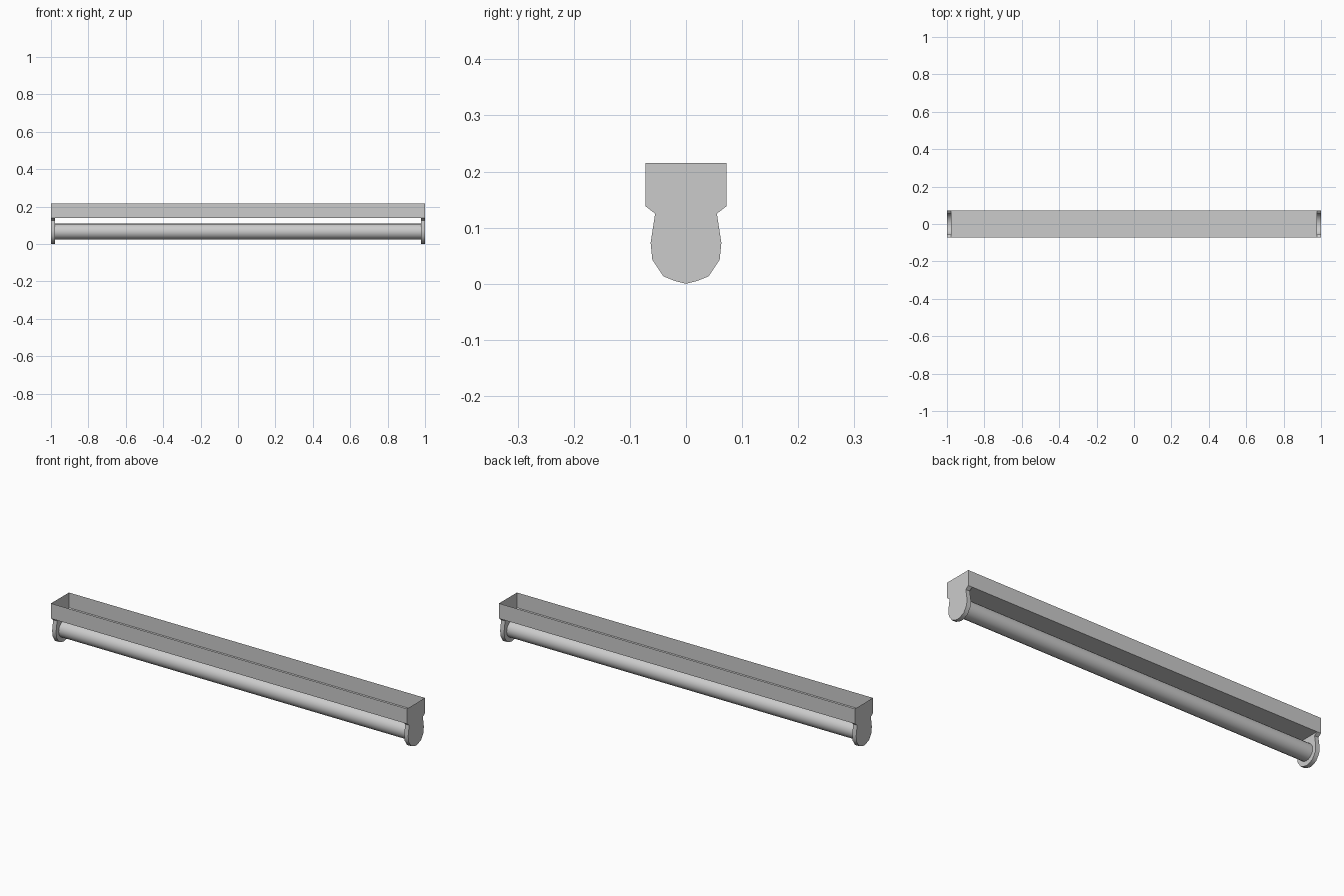
import bpy, math

if "Cube" in bpy.data.objects:
    bpy.data.objects.remove(bpy.data.objects["Cube"])

HALF, CAP_IN = 1.0, 0.978      # outer end and inner face of the end caps
W, TOP, FLOOR = 0.072, 0.215, 0.138

# half outline of the rounded cap, from the trough floor down to the bottom
HALF_CAP = [(W, FLOOR), (0.055, 0.125), (0.063, 0.073), (0.060, 0.043),
            (0.040, 0.013), (0.020, 0.005)]
CAP = HALF_CAP + [(0, 0)] + [(-y, z) for y, z in reversed(HALF_CAP)]


def make(name, verts, faces, smooth=False):
    mesh = bpy.data.meshes.new(name)
    mesh.from_pydata(verts, [], faces)
    ob = bpy.data.objects.new(name, mesh)
    bpy.context.collection.objects.link(ob)
    if smooth:
        bpy.ops.object.select_all(action='DESELECT')
        ob.select_set(True)
        bpy.context.view_layer.objects.active = ob
        bpy.ops.object.shade_smooth_by_angle(angle=math.radians(40))
    return ob


# open-topped trough: two side sheets and a floor that stops at the caps
trough_v = []
for x in (-HALF, HALF):
    trough_v += [(x, -W, TOP), (x, -W, FLOOR), (x, W, FLOOR), (x, W, TOP)]
trough_v += [(s * CAP_IN, y, FLOOR) for s in (-1, 1) for y in (-W, W)]
make("housing_trough", trough_v,
     [(0, 1, 8, 10, 5, 4), (8, 9, 11, 10), (3, 7, 6, 11, 9, 2)])

# end caps: full-height outer plate, rounded rim and inner plate, open on top
n = len(CAP)
for side, label in ((-1, "left"), (1, "right")):
    verts = [(side * HALF, y, z) for y, z in CAP]
    verts += [(side * CAP_IN, y, z) for y, z in CAP]
    verts += [(side * HALF, -W, TOP), (side * HALF, W, TOP)]
    outer = list(range(n)) + [2 * n, 2 * n + 1]
    inner = list(range(2 * n - 1, n - 1, -1))
    rim = [(i, n + i, n + i + 1, i + 1) for i in range(n - 1)]
    faces = [outer, inner] + rim
    if side > 0:
        faces = [tuple(f) for f in faces]
    else:
        faces = [tuple(reversed(f)) for f in faces]
    # wind every face so that it points outward
    faces = [tuple(reversed(f)) for f in faces]
    make(label + "_end_cap", verts, faces, smooth=True)

# lamp tube
SEG, R, ZC = 20, 0.042, 0.066
ring = [(R * math.cos(2 * math.pi * i / SEG), ZC + R * math.sin(2 * math.pi * i / SEG))
        for i in range(SEG)]
tube_v = [(s * CAP_IN, y, z) for s in (-1, 1) for y, z in ring]
make("lamp_tube", tube_v,
     [(i, (i + 1) % SEG, SEG + (i + 1) % SEG, SEG + i) for i in range(SEG)], smooth=True)
